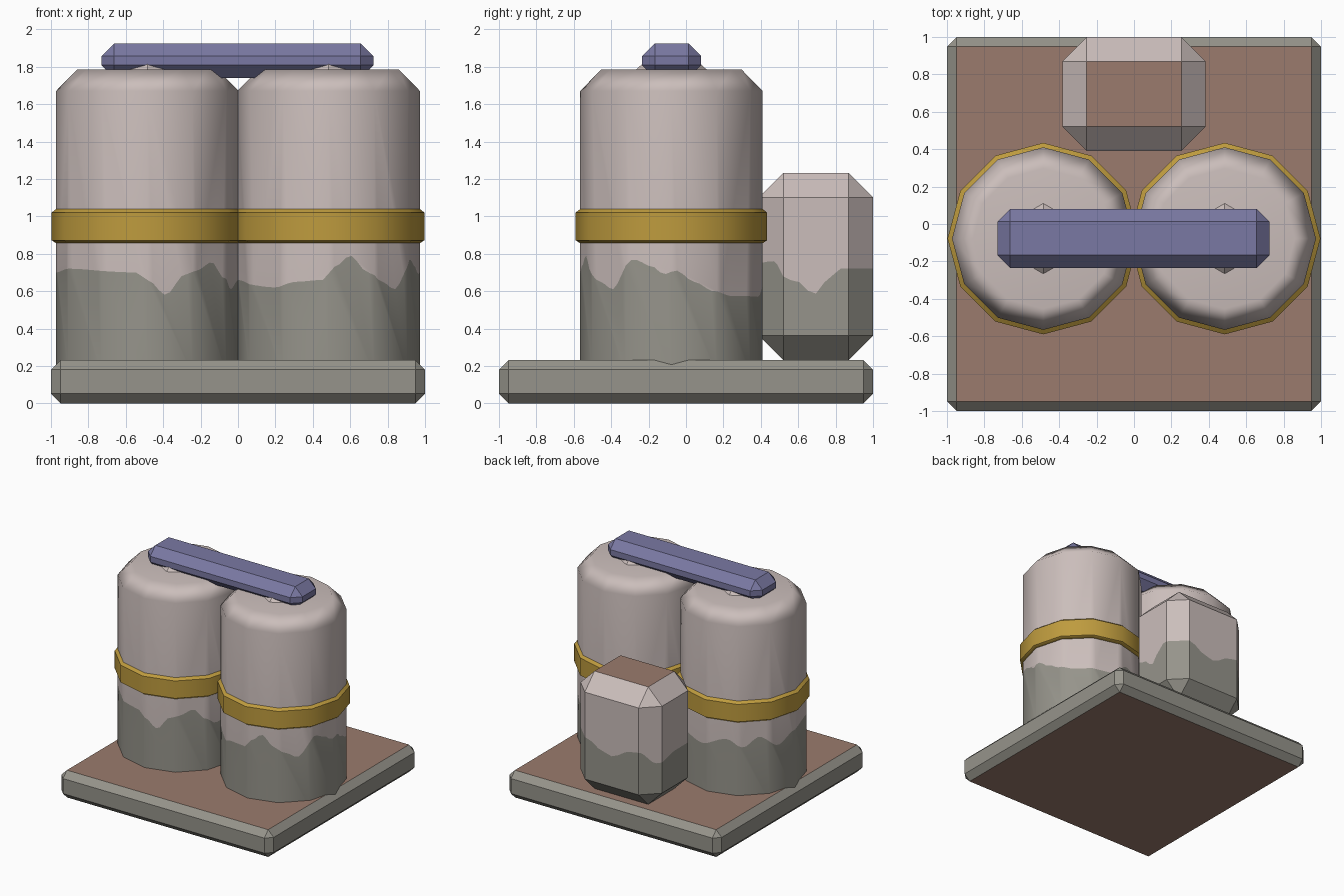
import bpy, bmesh, math

if "Cube" in bpy.data.objects:
    bpy.data.objects.remove(bpy.data.objects["Cube"])


def mat(name, r, g, b):
    lin = [((c / 255 + 0.055) / 1.055) ** 2.4 for c in (r, g, b)]
    m = bpy.data.materials.new(name)
    m.diffuse_color = (*lin, 1)
    m.use_nodes = True
    m.node_tree.nodes["Principled BSDF"].inputs["Base Color"].default_value = m.diffuse_color
    return m


PALE = mat("pale_pink_paint", 203, 190, 187)
GREY = mat("worn_grey", 150, 148, 139)
BROWN = mat("rust_brown", 155, 123, 109)
GOLD = mat("brass_yellow", 190, 155, 62)
BLUE = mat("dusty_blue", 122, 121, 163)


def wave(keys):
    """Smooth closed curve of height against angle in degrees."""
    keys = sorted(keys)
    keys = [(keys[-1][0] - 360, keys[-1][1])] + keys + [(keys[0][0] + 360, keys[0][1])]

    def height(a):
        for (a0, z0), (a1, z1) in zip(keys, keys[1:]):
            if a0 <= a <= a1:
                t = (a - a0) / (a1 - a0)
                return z0 + (z1 - z0) * t * t * (3 - 2 * t)
    return height


def stack(name, centre, rings, mats, band=None, height=None, smooth=None):
    """Join outlines (points, z) into a solid; split one band along a wavy paint line."""
    bm = bmesh.new()
    rows = [[bm.verts.new((x, y, z)) for x, y in pts] for pts, z in rings]
    n, sub = len(rows[0]), 8
    bm.faces.new(rows[0][::-1]).material_index = len(mats) - 1
    bm.faces.new(rows[-1]).material_index = 2 if len(mats) > 2 else 0
    for k in range(len(rows) - 1):
        lo, hi = rows[k], rows[k + 1]
        line = []
        if k == band:
            for i in range(n):
                for s in range(sub):
                    p = lo[i].co.lerp(lo[(i + 1) % n].co, s / sub)
                    p.z = height(math.degrees(math.atan2(p.y, p.x)))
                    line.append(bm.verts.new(p))
        for i in range(n):
            j = (i + 1) % n
            if line:
                seg = [line[(i * sub + s) % len(line)] for s in range(sub + 1)]
                bm.faces.new([lo[i], lo[j]] + seg[::-1]).material_index = 1
                bm.faces.new(seg + [hi[j], hi[i]])
            else:
                f = bm.faces.new([lo[i], lo[j], hi[j], hi[i]])
                f.material_index = 1 if band is not None and k < band else 0
    bmesh.ops.remove_doubles(bm, verts=bm.verts, dist=1e-4)
    me = bpy.data.meshes.new(name)
    bm.to_mesh(me)
    bm.free()
    for m in mats:
        me.materials.append(m)
    ob = bpy.data.objects.new(name, me)
    ob.location = (*centre, 0)
    bpy.context.collection.objects.link(ob)
    if smooth:
        bpy.ops.object.select_all(action='DESELECT')
        ob.select_set(True)
        bpy.context.view_layer.objects.active = ob
        bpy.ops.object.shade_smooth_by_angle(angle=math.radians(smooth))
        w = ob.modifiers.new("face_weighted", 'WEIGHTED_NORMAL')
        w.keep_sharp = True
    return ob


def circle(r, n=12, start=0):
    return [(r * math.cos(start + math.tau * i / n), r * math.sin(start + math.tau * i / n))
            for i in range(n)]


def rect(hx, hy, c, inner=False):
    """Chamfered rectangle; the inner form has its corner pairs merged."""
    a, b = hx - c, hy - c
    if inner:
        return [(a, -b), (a, b), (a, b), (-a, b), (-a, b), (-a, -b), (-a, -b), (a, -b)]
    return [(hx, -b), (hx, b), (a, hy), (-a, hy), (-hx, b), (-hx, -b), (-a, -hy), (a, -hy)]


def chamfer_box(name, centre, hx, hy, z0, z1, c, mats, **kw):
    rings = [(rect(hx, hy, c, True), z0), (rect(hx, hy, c), z0 + c),
             (rect(hx, hy, c), z1 - c), (rect(hx, hy, c, True), z1)]
    return stack(name, centre, rings, mats, **kw)


# Base slab with brown top and underside
chamfer_box("base_slab", (0, 0), 1, 1, 0, 0.232, 0.052, [GREY, GREY, BROWN])
bpy.data.objects["base_slab"].data.polygons[0].material_index = 2

# Paint lines of the three tanks (angle, height)
right_line = wave([(-180, .66), (-126, .62), (-112, .65), (-94, .66), (-86, .73), (-76, .79),
                   (-64, .70), (-53, .65), (-42, .61), (-25, .77), (-12, .73), (-5, .69),
                   (3, .71), (15, .65), (28, .60), (42, .575), (79, .57), (100, .68),
                   (125, .62), (150, .72)])
left_line = wave([(-180, .70), (-150, .72), (-97, .70), (-90, .66), (-78, .58), (-65, .69),
                  (-57, .71), (-43, .755), (-32, .67), (-20, .61), (0, .66), (40, .70),
                  (80, .62), (110, .70), (125, .64), (140, .72), (160, .62)])
small_line = wave([(-150, .66), (-90, .70), (-34, .76), (-21, .66), (-14, .65), (-2, .58),
                   (8, .65), (18, .72), (50, .72), (75, .64), (95, .62), (110, .69),
                   (130, .72), (150, .62), (180, .66)])

# Twin tall tanks, each with a brass band and a hexagonal cap
for side, x, line in (("left", -.485, left_line), ("right", .485, right_line)):
    c = (x, -.078)
    stack(side + "_tank", c, [(circle(.488), .15), (circle(.488), 1.67), (circle(.375), 1.785)],
          [PALE, GREY], band=0, height=line, smooth=50)
    stack(side + "_band", c, [(circle(.486), .855), (circle(.512), .872),
                              (circle(.512), 1.02), (circle(.486), 1.04)], [GOLD], smooth=35)
    stack(side + "_cap", c, [(circle(.188, 6, math.pi / 2), 1.76),
                             (circle(.188, 6, math.pi / 2), 1.785),
                             (circle(.145, 6, math.pi / 2), 1.825)], [PALE])

# Small chamfered tank at the back
chamfer_box("small_tank", (0, .695), .383, .305, .232, 1.232, .13, [PALE, GREY, BROWN],
            band=1, height=small_line)

# Connecting bar over both tanks
chamfer_box("top_bar", (-.003, -.077), .727, .158, 1.74, 1.925, .068, [BLUE])
